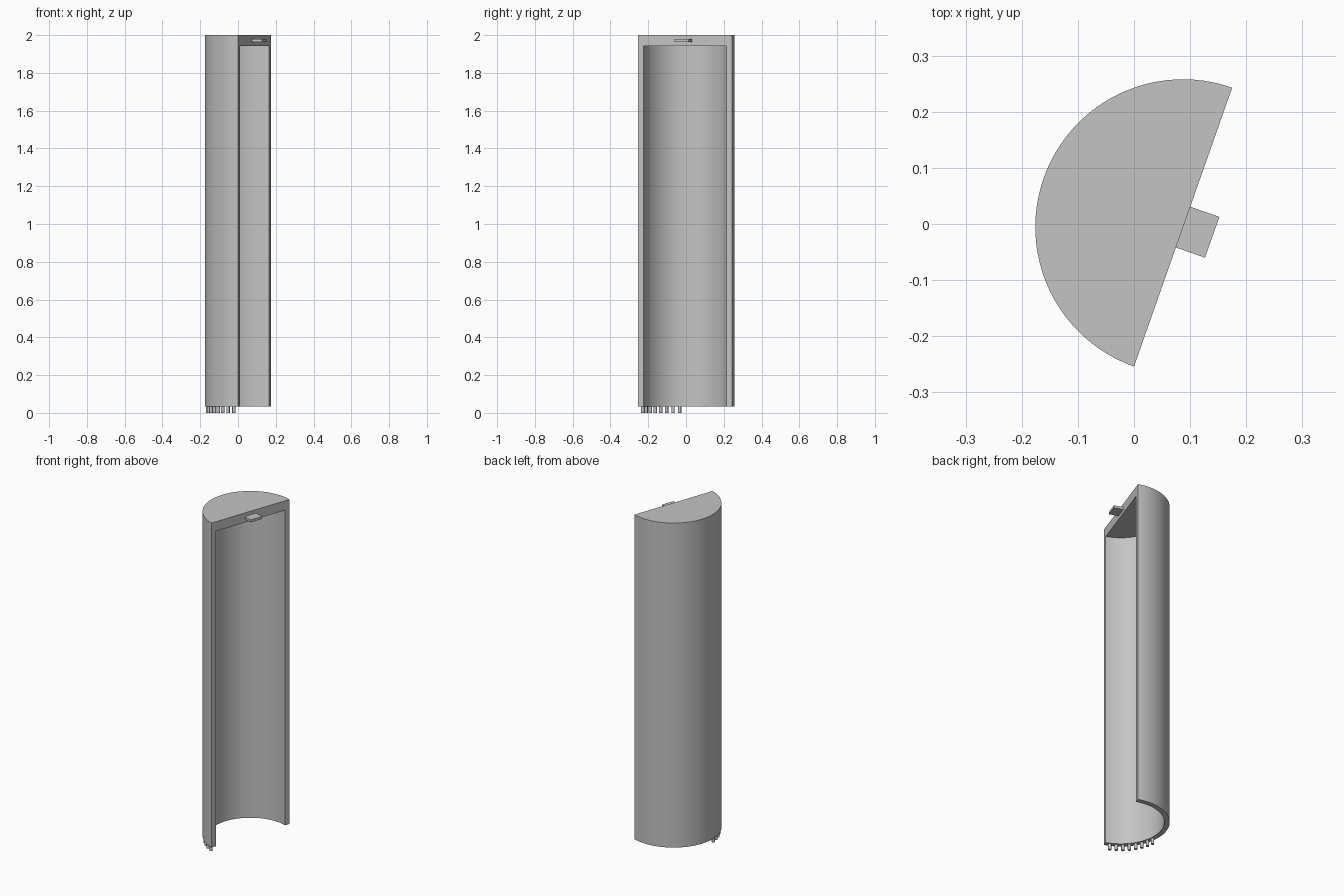
import bpy
import bmesh
from math import cos, sin, radians
from mathutils import Vector, Matrix

cube = bpy.data.objects.get("Cube")
if cube:
    bpy.data.objects.remove(cube, do_unlink=True)

CENTRE = Vector((0.0875, -0.0055, 0))
OPENING = radians(70.6)          # direction of the flat open side
OUTER, INNER = 0.2634, 0.234     # wall radii
BASE, CEILING, TOP = 0.033, 1.942, 2.0

grey = bpy.data.materials.new("light_grey")
grey.use_nodes = True
colour = (0.55, 0.55, 0.55, 1)
grey.diffuse_color = colour
grey.node_tree.nodes["Principled BSDF"].inputs["Base Color"].default_value = colour


def polar(radius, angle, z):
    return CENTRE + Vector((radius * cos(angle), radius * sin(angle), z))


def make_object(name, bm):
    bmesh.ops.recalc_face_normals(bm, faces=bm.faces)
    mesh = bpy.data.meshes.new(name)
    bm.to_mesh(mesh)
    bm.free()
    mesh.materials.append(grey)
    obj = bpy.data.objects.new(name, mesh)
    bpy.context.collection.objects.link(obj)
    bpy.ops.object.select_all(action="DESELECT")
    obj.select_set(True)
    bpy.context.view_layer.objects.active = obj
    bpy.ops.object.shade_smooth_by_angle(angle=radians(30))
    return obj


# Half-round shell with a solid cap: wall profile swept through half a turn
bm = bmesh.new()
profile = [(0, TOP), (OUTER, TOP), (OUTER, BASE),
           (INNER, BASE), (INNER, CEILING), (0, CEILING)]
verts = [bm.verts.new(polar(r, OPENING, z)) for r, z in profile]
edges = [bm.edges.new(pair) for pair in zip(verts, verts[1:])]
bmesh.ops.spin(bm, geom=verts + edges, cent=CENTRE, axis=(0, 0, 1),
               angle=radians(180), steps=48)
bmesh.ops.remove_doubles(bm, verts=bm.verts, dist=0.0001)
# One flat face closes the front of the cap and both wall ends
bmesh.ops.holes_fill(bm, edges=[e for e in bm.edges if e.is_boundary], sides=0)
bmesh.ops.dissolve_limit(bm, angle_limit=radians(0.5), verts=bm.verts, edges=bm.edges)
make_object("half_round_shell", bm)

# Flat latch tab sticking out of the cap
bm = bmesh.new()
depth, sunk = 0.055, 0.01
turn = Matrix.Rotation(OPENING - radians(90), 4, "Z")
place = (Matrix.Translation(CENTRE + Vector((0, 0, 1.971))) @ turn
         @ Matrix.Translation(((depth - sunk) / 2, 0, 0))
         @ Matrix.Diagonal((depth + sunk, 0.077, 0.015, 1)))
bmesh.ops.create_cube(bm, size=1, matrix=place)
make_object("latch_tab", bm)

# Row of round pins under the wall
bm = bmesh.new()
for i in range(8):
    spot = polar((OUTER + INNER) / 2, radians(186.6 + 8.2 * i), 0.02)
    bmesh.ops.create_cone(bm, cap_ends=True, segments=16, radius1=0.009,
                          radius2=0.009, depth=0.04,
                          matrix=Matrix.Translation(spot))
make_object("bottom_pins", bm)
